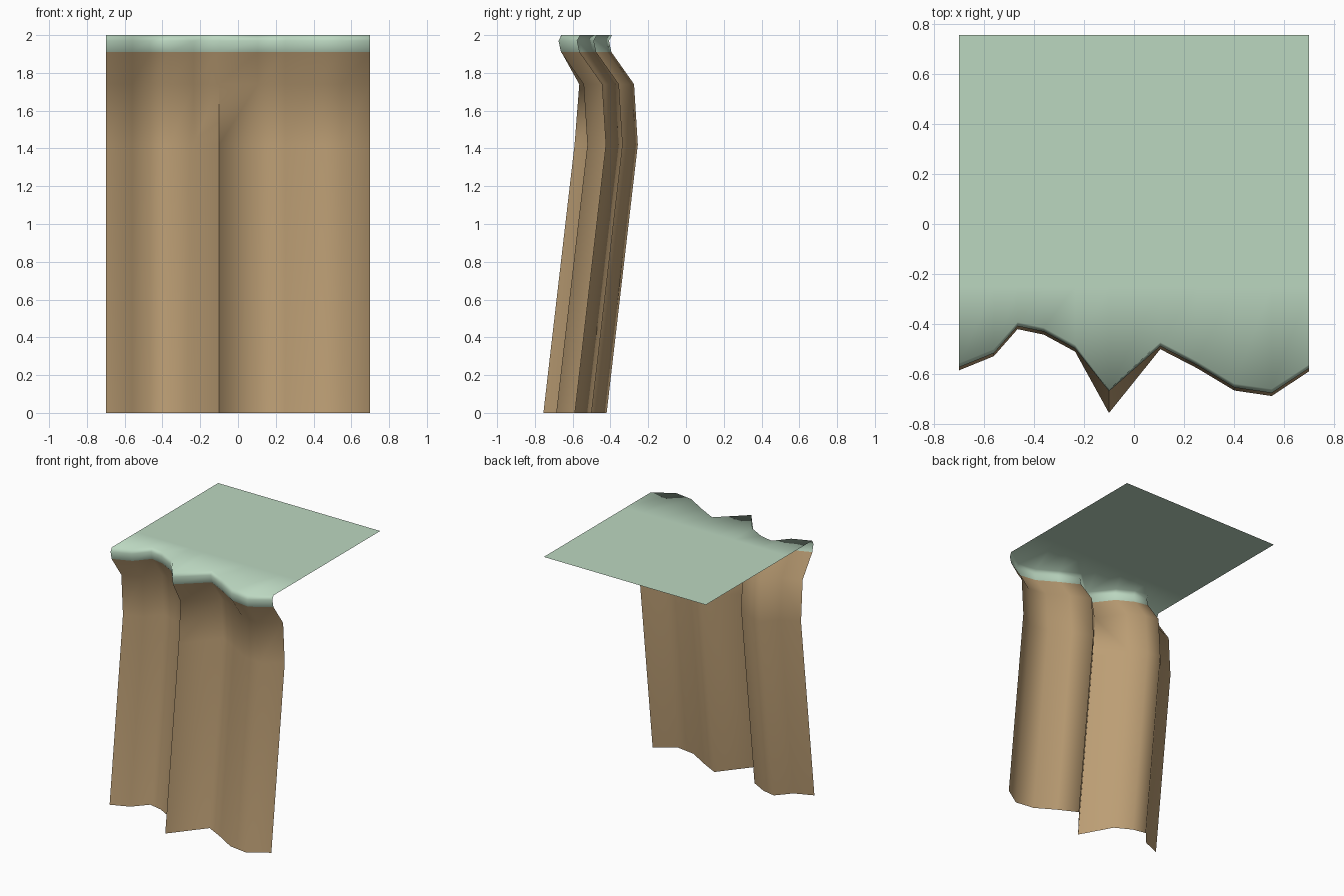
import bpy, bmesh, math

if "Cube" in bpy.data.objects:
    bpy.data.objects.remove(bpy.data.objects["Cube"])


def material(name, rgb):
    m = bpy.data.materials.new(name)
    m.diffuse_color = (*rgb, 1)
    m.use_nodes = True
    m.node_tree.nodes["Principled BSDF"].inputs["Base Color"].default_value = m.diffuse_color
    return m


# ragged cliff foot seen from above: (x, y)
FOOT = [(-0.7, -0.585), (-0.56, -0.528), (-0.465, -0.42), (-0.36, -0.442),
        (-0.235, -0.51), (-0.10, -0.755), (0.105, -0.50), (0.25, -0.575),
        (0.40, -0.665), (0.55, -0.687), (0.7, -0.588)]
SPIKE = 5

# side profile: (z, shift in y, extra shift at the sharp rib)
PROFILE = [(0, 0, 0), (1.42, 0.165, 0), (1.74, 0.145, 0.045), (1.91, 0.025, 0.07),
           (1.97, 0.012, 0.075), (2.0, 0.028, 0.065)]
TOP_ROWS = [-0.25, 0.755]    # straight rows across the flat top
GREEN_FROM = 1.91


def sheet(name, rows, mat):
    """Join rows of points into one open surface."""
    bm = bmesh.new()
    grid = [[bm.verts.new(p) for p in row] for row in rows]
    for a, b in zip(grid, grid[1:]):
        for i in range(len(a) - 1):
            bm.faces.new((a[i], a[i + 1], b[i + 1], b[i]))
    mesh = bpy.data.meshes.new(name)
    bm.to_mesh(mesh)
    bm.free()
    obj = bpy.data.objects.new(name, mesh)
    bpy.context.collection.objects.link(obj)
    for m in mat:
        mesh.materials.append(m)
    for f in mesh.polygons:
        f.material_index = 1 if f.center.z > GREEN_FROM else 0
    bpy.ops.object.select_all(action='DESELECT')
    obj.select_set(True)
    bpy.context.view_layer.objects.active = obj
    bpy.ops.object.shade_smooth_by_angle(angle=math.radians(100))
    return obj


# cliff wall and rounded lip follow the profile, then the grass runs flat to the back
rows = [[(x, y + dy + (rib if i == SPIKE else 0), z) for i, (x, y) in enumerate(FOOT)]
        for z, dy, rib in PROFILE]
rows += [[(x, y, 2.0) for x, _ in FOOT] for y in TOP_ROWS]

sheet("cliff_block", rows, [material("earth brown", (0.50, 0.34, 0.175)),
                            material("grass green", (0.50, 0.68, 0.53))])
